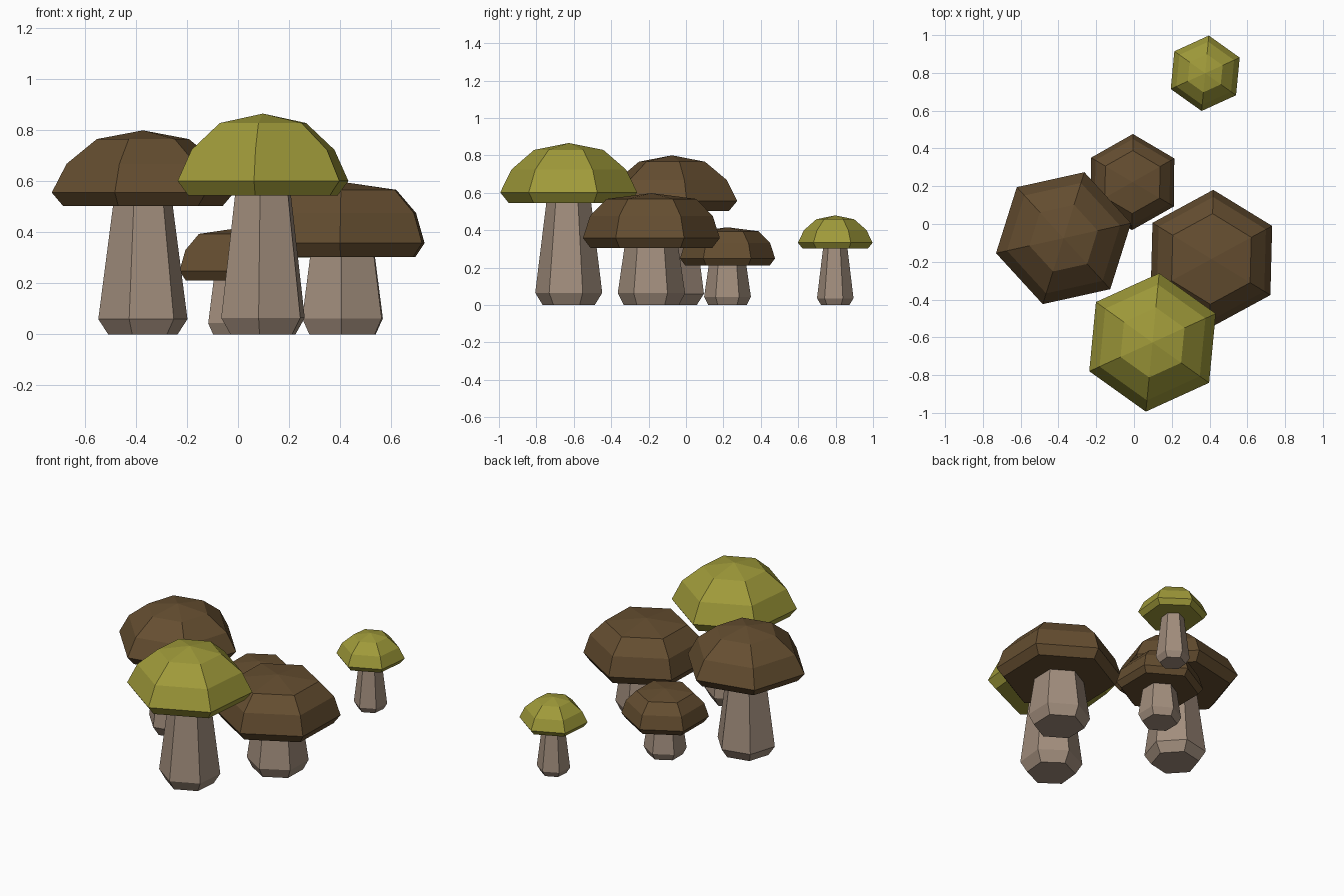
import bpy, bmesh, math

if "Cube" in bpy.data.objects:
    bpy.data.objects.remove(bpy.data.objects["Cube"])


def material(name, rgb):
    m = bpy.data.materials.new(name)
    m.diffuse_color = (*rgb, 1)
    m.use_nodes = True
    m.node_tree.nodes["Principled BSDF"].inputs["Base Color"].default_value = m.diffuse_color
    return m


BROWN = material("brown_cap", (0.130, 0.076, 0.030))
GREEN = material("olive_cap", (0.350, 0.325, 0.042))
STEM = material("pale_stem", (0.360, 0.270, 0.205))

# (radius, height) profiles, bottom to top; radius 0 closes at a point
TALL_CAP = [(0.322, 0.545), (0.368, 0.602), (0.308, 0.724), (0.186, 0.829), (0, 0.866)]
TALL_STEM = [(0.140, 0), (0.180, 0.065), (0.120, 0.55)]
FLAT_CAP = [(0.325, 0.304), (0.366, 0.358), (0.328, 0.476), (0.240, 0.567), (0, 0.598)]
FLAT_STEM = [(0.148, 0), (0.180, 0.063), (0.144, 0.31)]


def lathe(name, profile, mat, pos, angle, s, sz):
    """Six-sided flat-shaded solid of revolution."""
    bm = bmesh.new()
    rings = []
    for r, z in profile:
        if r == 0:
            rings.append([bm.verts.new((0, 0, z * sz))])
        else:
            rings.append([bm.verts.new((r * s * math.cos(angle + k * math.pi / 3),
                                        r * s * math.sin(angle + k * math.pi / 3),
                                        z * sz)) for k in range(6)])
    bm.faces.new(rings[0][::-1])
    for a, b in zip(rings, rings[1:]):
        for k in range(6):
            n = (k + 1) % 6
            if len(b) == 1:
                bm.faces.new((a[k], a[n], b[0]))
            else:
                bm.faces.new((a[k], a[n], b[n], b[k]))
    if len(rings[-1]) > 1:
        bm.faces.new(rings[-1])
    bmesh.ops.recalc_face_normals(bm, faces=bm.faces)
    me = bpy.data.meshes.new(name)
    bm.to_mesh(me)
    bm.free()
    me.materials.append(mat)
    ob = bpy.data.objects.new(name, me)
    ob.location = (*pos, 0)
    bpy.context.collection.objects.link(ob)


# name, cap profile, stem profile, cap colour, (x, y), turn, width scale, height scale
MUSHROOMS = [
    ("left_brown", TALL_CAP, TALL_STEM, BROWN, (-0.373, -0.075), 12.5, 0.995, 0.924),
    ("front_olive", TALL_CAP, TALL_STEM, GREEN, (0.098, -0.627), 24.5, 1.0, 1.0),
    ("right_brown", FLAT_CAP, FLAT_STEM, BROWN, (0.410, -0.185), 28.5, 1.0, 1.0),
    ("small_brown", FLAT_CAP, FLAT_STEM, BROWN, (-0.008, 0.222), 29.5, 0.695, 0.695),
    ("small_olive", TALL_CAP, TALL_STEM, GREEN, (0.377, 0.798), 24.5, 0.545, 0.553),
]
for name, cap, stem, mat, pos, turn, s, sz in MUSHROOMS:
    a = math.radians(turn)
    lathe(name + "_stem", stem, STEM, pos, a, s, sz)
    lathe(name + "_cap", cap, mat, pos, a, s, sz)
